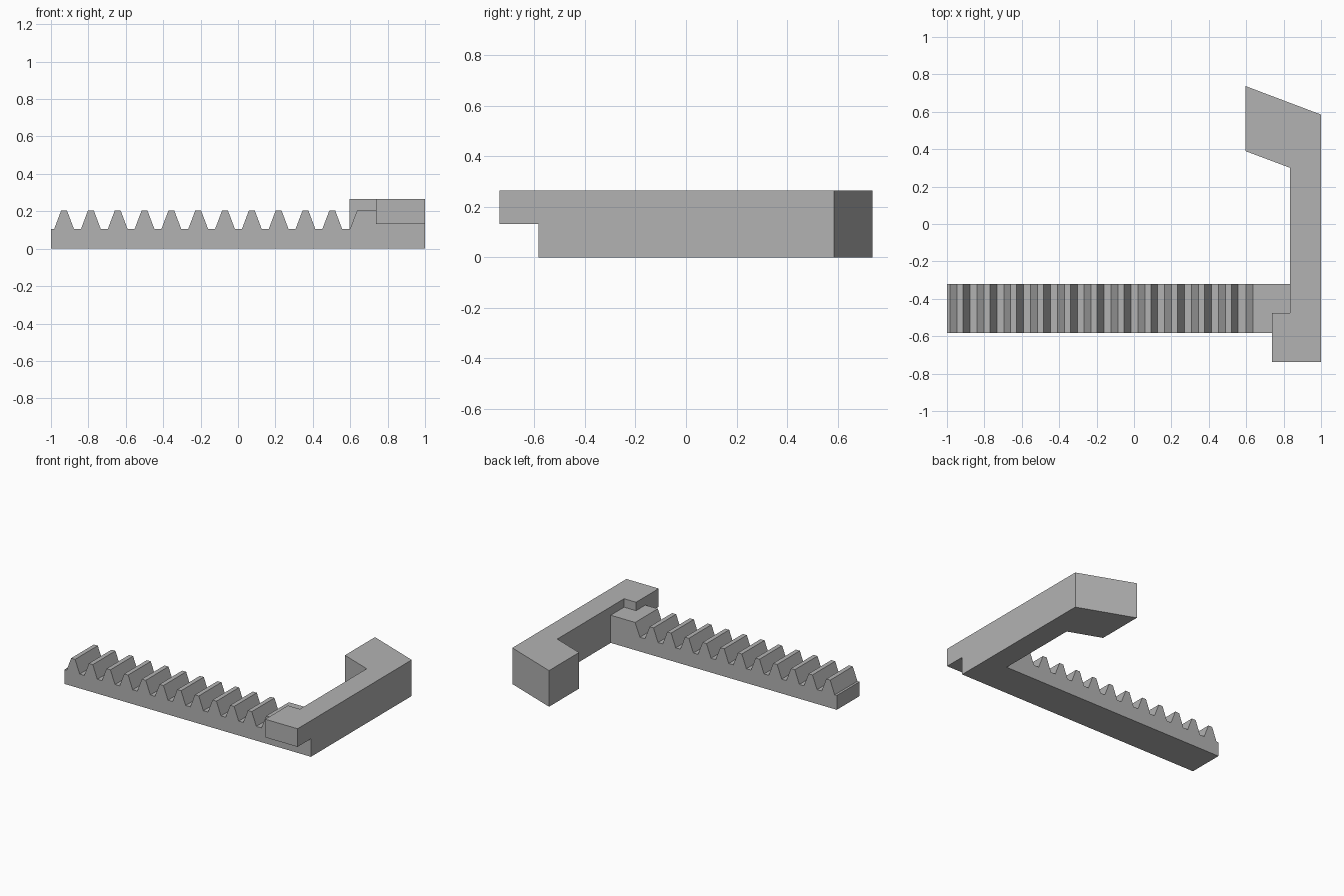
import bpy
import bmesh
from mathutils import Vector

cube = bpy.data.objects.get("Cube")
if cube:
    bpy.data.objects.remove(cube, do_unlink=True)

grey = bpy.data.materials.new("plain grey")
grey.use_nodes = True
GREY = (0.45, 0.45, 0.45, 1)
grey.diffuse_color = GREY
grey.node_tree.nodes["Principled BSDF"].inputs["Base Color"].default_value = GREY


def prism(name, outline, direction):
    """Extrude a closed outline into a solid part."""
    bm = bmesh.new()
    face = bm.faces.new([bm.verts.new(p) for p in outline])
    moved = bmesh.ops.extrude_face_region(bm, geom=[face])["geom"]
    verts = [v for v in moved if isinstance(v, bmesh.types.BMVert)]
    bmesh.ops.translate(bm, verts=verts, vec=Vector(direction))
    bmesh.ops.recalc_face_normals(bm, faces=bm.faces)
    mesh = bpy.data.meshes.new(name)
    bm.to_mesh(mesh)
    bm.free()
    mesh.materials.append(grey)
    obj = bpy.data.objects.new(name, mesh)
    bpy.context.collection.objects.link(obj)
    return obj


FRONT, BACK = -0.583, -0.32
VALLEY, CREST, TOP = 0.105, 0.203, 0.265
INNER = 0.835
PITCH = 0.1434

# Toothed bar: side profile with eleven teeth and a flat end block
profile = [(-1, 0), (-1, VALLEY)]
for i in range(11):
    x = -0.93 + PITCH * i
    profile += [(x - 0.053, VALLEY), (x - 0.016, CREST),
                (x + 0.016, CREST), (x + 0.053, VALLEY)]
profile += [(0.598, VALLEY), (0.637, CREST), (INNER, CREST), (INNER, 0)]
prism("toothed_bar", [(x, FRONT, z) for x, z in profile], (0, BACK - FRONT, 0))

# Side arm ending in a slanted hook
arm = [(INNER, FRONT), (1, FRONT), (1, 0.585), (0.595, 0.738),
       (0.595, 0.39), (INNER, 0.3)]
prism("hooked_arm", [(x, y, 0) for x, y in arm], (0, 0, TOP))

# Raised front tab that overhangs the bar
tab = [(0.738, -0.738), (1, -0.738), (1, FRONT), (INNER, FRONT),
       (INNER, -0.475), (0.738, -0.475)]
prism("front_tab", [(x, y, 0.132) for x, y in tab], (0, 0, TOP - 0.132))
